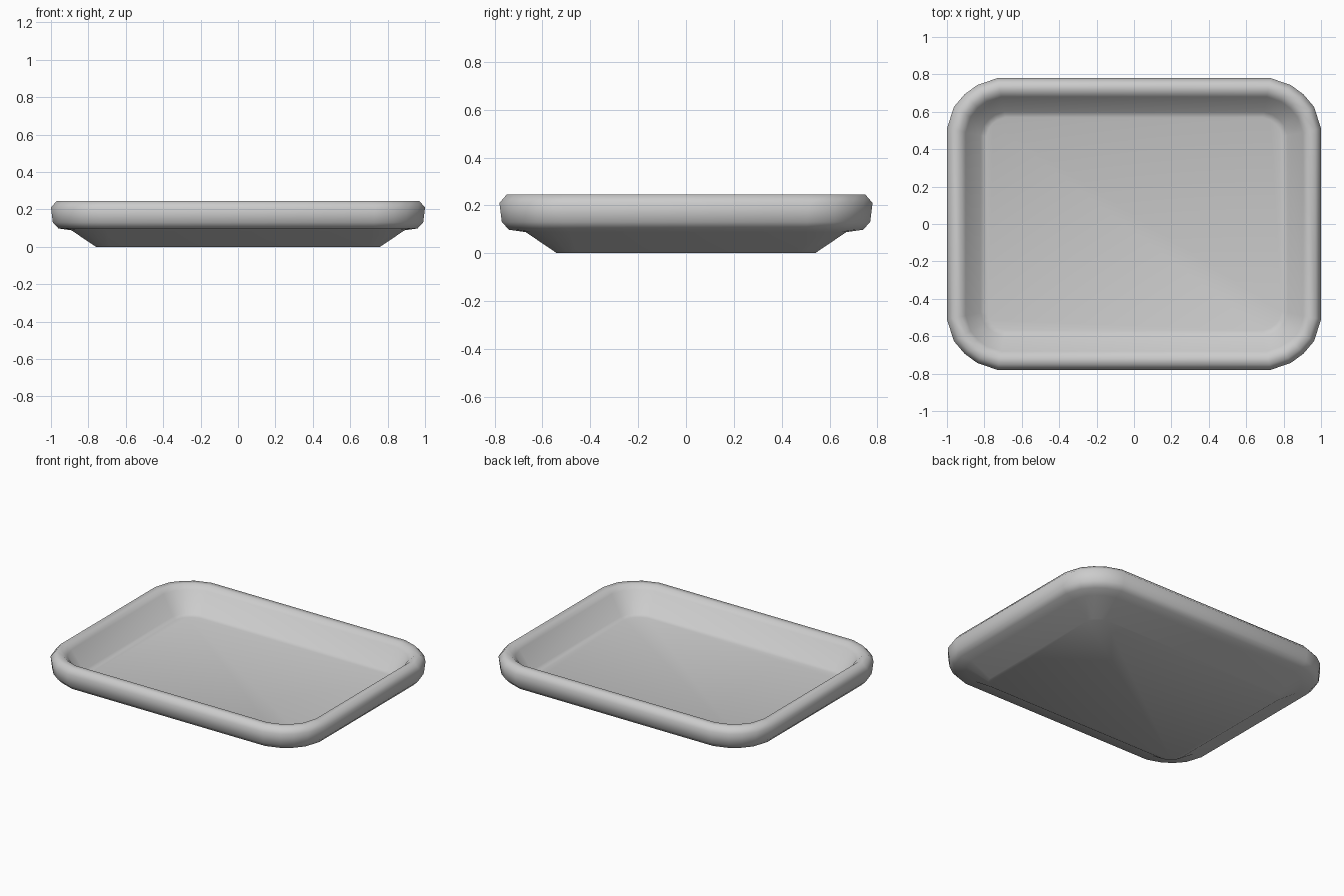
import bpy
import bmesh

cube = bpy.data.objects.get("Cube")
if cube:
    bpy.data.objects.remove(cube, do_unlink=True)

HALF_X, HALF_Y, RADIUS = 1.0, 0.78, 0.27
# Soft quarter corner, as fractions of the radius
CORNER = [(1, 0), (0.863, 0.43), (0.65, 0.68), (0.4, 0.863), (0, 1)]
# Cross-section from underside to inner floor: inset from the outer edge, height
PROFILE = [(0.24, 0), (0.11, 0.088), (0.04, 0.098), (0.01, 0.13), (0, 0.21),
           (0.03, 0.245), (0.07, 0.245), (0.1, 0.22), (0.18, 0.095), (0.21, 0.085)]


def outline(inset, z):
    """Rounded rectangle, counter-clockwise."""
    r = RADIUS - 0.8 * inset
    cx, cy = HALF_X - inset - r, HALF_Y - inset - r
    quarter = [(cx + r * u, cy + r * v) for u, v in CORNER]
    points = []
    for sx, sy in ((1, 1), (-1, 1), (-1, -1), (1, -1)):
        run = quarter if sx * sy > 0 else quarter[::-1]
        points += [(sx * x, sy * y, z) for x, y in run]
    return points


def material(name, colour):
    mat = bpy.data.materials.new(name)
    mat.use_nodes = True
    mat.diffuse_color = colour
    mat.node_tree.nodes["Principled BSDF"].inputs["Base Color"].default_value = colour
    return mat


# Tray: rounded outlines joined along the cross-section
bm = bmesh.new()
rings = [[bm.verts.new(p) for p in outline(*step)] for step in PROFILE]
for low, high in zip(rings, rings[1:]):
    for i in range(len(low)):
        j = (i + 1) % len(low)
        bm.faces.new((low[i], low[j], high[j], high[i]))

# Underside and inner floor
bm.faces.new(rings[0][::-1])
bm.faces.new(rings[-1])
bmesh.ops.recalc_face_normals(bm, faces=bm.faces[:])

mesh = bpy.data.meshes.new("tray")
bm.to_mesh(mesh)
bm.free()
mesh.materials.append(material("light grey", (0.6, 0.6, 0.6, 1)))
mesh.shade_smooth()
tray = bpy.data.objects.new("tray", mesh)
bpy.context.collection.objects.link(tray)
